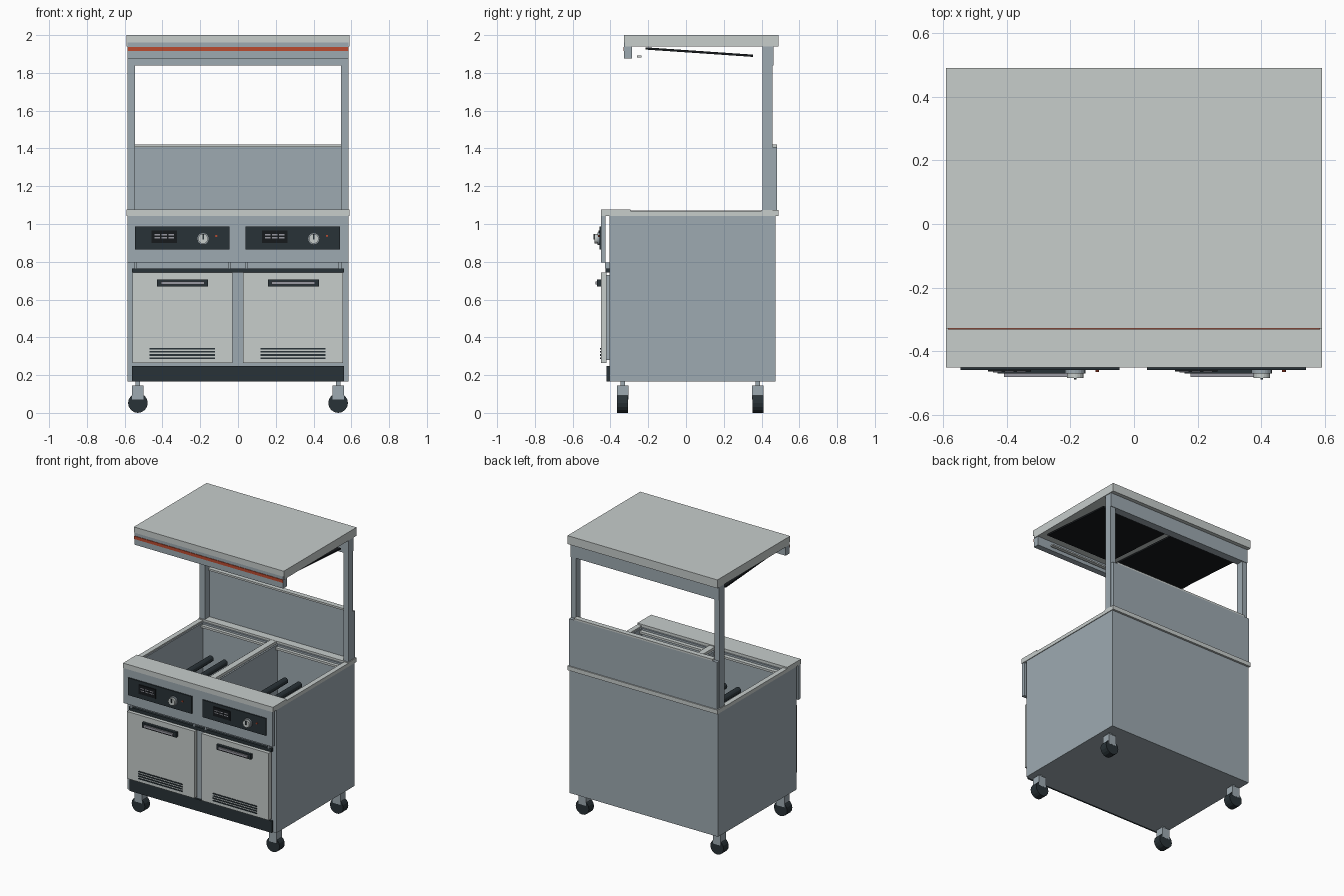
import bpy, math
from mathutils import Matrix


def mat(name, r, g, b):
    m = bpy.data.materials.new(name)
    m.diffuse_color = (r, g, b, 1)
    return m


LIGHT = mat("light_steel", 0.57, 0.61, 0.60)
STEEL = mat("blue_grey_steel", 0.34, 0.40, 0.44)
DARK = mat("charcoal", 0.022, 0.032, 0.038)
BLACK = mat("black", 0.008, 0.010, 0.012)
RED = mat("red", 0.50, 0.07, 0.03)
GREY = mat("handle_grey", 0.32, 0.32, 0.36)


def box(name, x0, x1, y0, y1, z0, z1, m, tilt=0):
    bpy.ops.mesh.primitive_cube_add(size=1)
    o = bpy.context.object
    o.name = name
    o.data.transform(Matrix.Diagonal((x1 - x0, y1 - y0, z1 - z0, 1)))
    o.location = ((x0 + x1) / 2, (y0 + y1) / 2, (z0 + z1) / 2)
    o.rotation_euler.x = tilt
    o.data.materials.append(m)
    return o


def rod(name, x, y, z, r, length, m, sides=16):
    """Cylinder along y."""
    bpy.ops.mesh.primitive_cylinder_add(vertices=sides, radius=r, depth=length, location=(x, y, z),
                                        rotation=(math.pi / 2, 0, 0))
    o = bpy.context.object
    o.name = name
    o.data.materials.append(m)
    return o


# Cabinet shell
for s in (-1, 1):
    box("cabinet_side", *sorted((s * 0.56, s * 0.585)), -0.405, 0.475, 0.165, 1.045, STEEL)
box("cabinet_back", -0.56, 0.56, 0.45, 0.475, 0.165, 1.045, STEEL)
box("cabinet_front", -0.56, 0.56, -0.405, -0.38, 0.165, 1.045, STEEL)
box("cabinet_floor", -0.56, 0.56, -0.38, 0.45, 0.165, 0.19, STEEL)
box("kick_plate", -0.56, 0.56, -0.42, -0.405, 0.165, 0.248, DARK)
box("door_top_strip", -0.56, 0.56, -0.425, -0.405, 0.742, 0.765, DARK)

# Counter frame around the wells
box("counter_front", -0.59, 0.59, -0.45, -0.295, 1.043, 1.078, LIGHT)
box("counter_back", -0.59, 0.59, 0.40, 0.49, 1.043, 1.073, LIGHT)
for s in (-1, 1):
    box("counter_side", *sorted((s * 0.555, s * 0.59)), -0.295, 0.40, 1.043, 1.068, LIGHT)
box("counter_divider", -0.022, 0.022, -0.295, 0.40, 1.043, 1.072, LIGHT)

# Control fascia
box("control_fascia", -0.585, 0.585, -0.45, -0.425, 0.795, 1.043, STEEL)

for cx in (-0.293, 0.293):
    # Fry well with ledge and heating rods
    a, b = cx - 0.265, cx + 0.265
    box("well_left_wall", a, a + 0.012, -0.295, 0.40, 0.70, 1.058, STEEL)
    box("well_right_wall", b - 0.012, b, -0.295, 0.40, 0.70, 1.058, STEEL)
    box("well_front_wall", a, b, -0.295, -0.283, 0.70, 1.058, STEEL)
    box("well_back_wall", a, b, 0.388, 0.40, 0.70, 1.058, STEEL)
    box("well_floor", a, b, -0.295, 0.40, 0.69, 0.702, STEEL)
    box("well_front_ledge", a, b, -0.283, -0.255, 1.03, 1.045, LIGHT)
    box("well_back_ledge", a, b, 0.365, 0.388, 1.03, 1.045, LIGHT)
    for i in range(4):
        rod("heating_rod", cx - 0.165 + i * 0.11, 0.05, 0.84, 0.022, 0.60, DARK, 12)

    # Control panel: display, knob, lamp
    box("control_panel", cx - 0.252, cx + 0.248, -0.458, -0.45, 0.865, 0.988, DARK)
    box("display", cx - 0.165, cx - 0.03, -0.464, -0.458, 0.90, 0.965, BLACK)
    for r in range(2):
        for c in range(3):
            x = cx - 0.15 + c * 0.037
            box("display_dash", x, x + 0.029, -0.466, -0.464, 0.924 + r * 0.016, 0.930 + r * 0.016, GREY)
    rod("knob_base", cx + 0.108, -0.463, 0.922, 0.032, 0.012, STEEL, 20)
    rod("knob", cx + 0.108, -0.473, 0.922, 0.026, 0.022, LIGHT, 20)
    box("knob_pointer", cx + 0.104, cx + 0.112, -0.489, -0.484, 0.918, 0.946, DARK)
    rod("lamp", cx + 0.178, -0.461, 0.937, 0.006, 0.008, RED, 10)

    # Door: hinge blocks, handle, vent slots
    d0, d1 = cx - 0.266, cx + 0.264
    box("door", d0, d1, -0.45, -0.42, 0.265, 0.742, LIGHT)
    box("door_mount", d0 + 0.02, d1 - 0.02, -0.42, -0.405, 0.28, 0.73, STEEL)
    for x in (d0 + 0.01, d1 - 0.025):
        box("hinge_block", x, x + 0.015, -0.43, -0.405, 0.765, 0.795, STEEL)
    box("door_handle", cx - 0.135, cx + 0.135, -0.47, -0.45, 0.67, 0.705, DARK)
    box("handle_grip", cx - 0.115, cx + 0.115, -0.48, -0.47, 0.679, 0.695, GREY)
    for i in range(4):
        z = 0.286 + i * 0.0165
        box("vent_slot", cx - 0.175, cx + 0.17, -0.454, -0.45, z, z + 0.008, DARK)

    # Tilted hood filter
    box("hood_filter", cx - 0.268, cx + 0.268, -0.215, 0.355, 1.904, 1.916, BLACK, -0.068)

# Rear posts and backsplash
for s in (-1, 1):
    box("rear_post", *sorted((s * 0.545, s * 0.585)), 0.405, 0.458, 1.07, 1.945, STEEL)
box("backsplash", -0.582, 0.582, 0.458, 0.482, 1.07, 1.408, STEEL)
box("backsplash_cap", -0.545, 0.545, 0.445, 0.482, 1.407, 1.42, LIGHT)
box("rear_beam", -0.585, 0.585, 0.405, 0.462, 1.84, 1.945, STEEL)

# Hood
box("hood_top", -0.59, 0.59, -0.322, 0.49, 1.94, 2.0, LIGHT)
box("hood_front_lip", -0.59, 0.59, -0.328, -0.322, 1.96, 2.0, LIGHT)
box("hood_fascia", -0.585, 0.585, -0.328, -0.285, 1.875, 1.96, STEEL)
box("hood_stripe", -0.585, 0.585, -0.332, -0.328, 1.917, 1.938, RED)
box("hood_light_bar", -0.50, 0.50, -0.26, -0.235, 1.882, 1.892, LIGHT)

# Casters
for x in (-0.53, 0.53):
    for y in (-0.335, 0.38):
        rod("caster_wheel", x, y, 0.052, 0.052, 0.058, DARK, 16)
        box("caster_fork", x - 0.03, x + 0.03, y - 0.03, y + 0.03, 0.07, 0.145, STEEL)
        box("caster_stem", x - 0.012, x + 0.012, y - 0.012, y + 0.012, 0.145, 0.166, STEEL)
